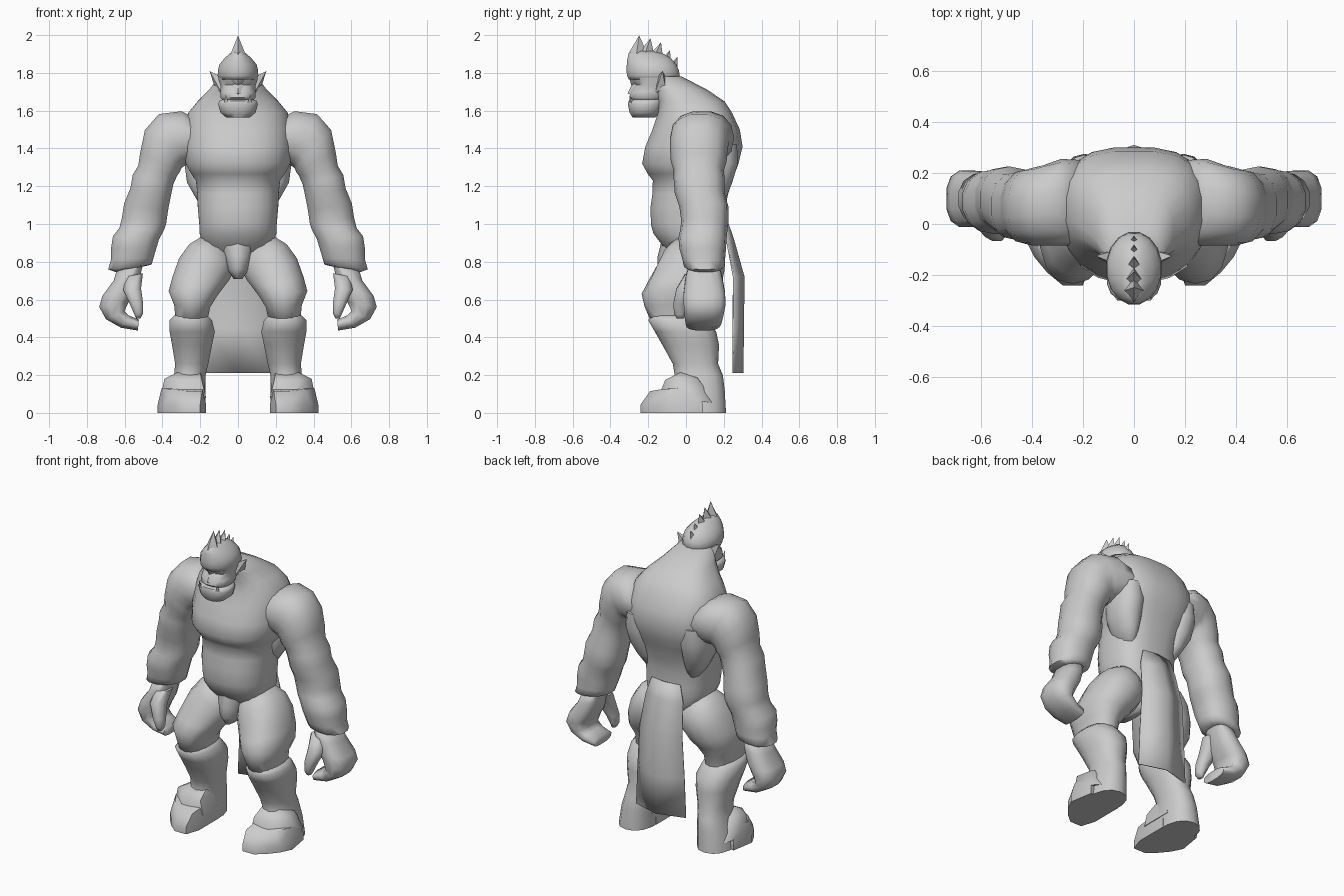
import bpy, bmesh, math

skin = bpy.data.materials.new("plain_grey")
skin.diffuse_color = (0.6, 0.6, 0.6, 1)


def finish(bm, name, mirror=False, angle=45):
    bmesh.ops.recalc_face_normals(bm, faces=bm.faces)
    me = bpy.data.meshes.new(name)
    bm.to_mesh(me)
    bm.free()
    me.materials.append(skin)
    ob = bpy.data.objects.new(name, me)
    bpy.context.collection.objects.link(ob)
    bpy.ops.object.select_all(action='DESELECT')
    bpy.context.view_layer.objects.active = ob
    ob.select_set(True)
    bpy.ops.object.shade_smooth_by_angle(angle=math.radians(angle))
    if mirror:
        ob.modifiers.new("mirror", 'MIRROR')
    return ob


def loft(name, rings, n=14, power=2.3, back_power=None, mirror=False, angle=75):
    """Each ring: inner x, inner z, outer x, outer z, front y, back y."""
    bm = bmesh.new()
    loops = []
    for xi, zi, xo, zo, yf, yb in rings:
        loop = []
        for k in range(n):
            a = 2 * math.pi * (k + 0.5) / n
            c, s = math.cos(a), math.sin(a)
            p = back_power if back_power and s > 0 else power
            c = math.copysign(abs(c) ** (2 / p), c)
            s = math.copysign(abs(s) ** (2 / p), s)
            t = (1 + c) / 2
            y = (yf + yb) / 2 + s * (yb - yf) / 2
            loop.append(bm.verts.new((xi + (xo - xi) * t, y, zi + (zo - zi) * t)))
        loops.append(loop)
    for a, b in zip(loops, loops[1:]):
        for k in range(n):
            j = (k + 1) % n
            bm.faces.new((a[k], a[j], b[j], b[k]))
    bm.faces.new(loops[0])
    bm.faces.new(loops[-1])
    return finish(bm, name, mirror, angle)


def body(name, rings, **kw):
    """Symmetric loft; each ring: half width, z, front y, back y."""
    return loft(name, [(-w, z, w, z, f, b) for w, z, f, b in rings], **kw)


def hull(name, pts, mirror=False, angle=35):
    bm = bmesh.new()
    vs = [bm.verts.new(p) for p in pts]
    bmesh.ops.convex_hull(bm, input=vs)
    bmesh.ops.delete(bm, geom=[v for v in bm.verts if not v.link_faces], context='VERTS')
    return finish(bm, name, mirror, angle)


# Trunk from hips to neck, flatter across the back
body("torso", [
    (.09, .78, -.04, .13), (.16, .85, -.09, .19), (.187, .89, -.13, .20),
    (.205, .95, -.175, .21), (.207, 1.0, -.188, .21), (.215, 1.09, -.19, .21),
    (.217, 1.16, -.18, .225), (.225, 1.23, -.178, .247), (.25, 1.265, -.205, .26),
    (.28, 1.32, -.235, .28), (.29, 1.41, -.218, .302), (.285, 1.50, -.18, .287),
    (.265, 1.59, -.15, .245), (.215, 1.65, -.15, .205), (.155, 1.71, -.17, .115),
    (.10, 1.78, -.2, -.02)], n=20, back_power=2.8)
# Flank muscles under the arms
loft("flank_muscle", [
    (.12, 1.06, .19, 1.08, .06, .17), (.11, 1.14, .232, 1.15, .03, .215),
    (.10, 1.22, .272, 1.22, .02, .245), (.10, 1.32, .285, 1.32, .02, .275),
    (.12, 1.42, .27, 1.42, .04, .27)], mirror=True)
# Groin pouch
body("pouch", [(.11, .91, -.13, .10), (.075, .83, -.15, .12),
               (.06, .76, -.15, .11), (.025, .71, -.12, .06)], n=10)

# Arms
loft("arm", [
    (.18, 1.34, .22, 1.56, -.08, .25), (.27, 1.31, .30, 1.60, -.085, .255),
    (.29, 1.30, .42, 1.585, -.085, .23), (.30, 1.29, .495, 1.50, -.085, .22),
    (.305, 1.275, .52, 1.38, -.08, .215), (.32, 1.255, .53, 1.31, -.065, .20),
    (.34, 1.21, .56, 1.26, -.065, .205), (.355, 1.14, .572, 1.19, -.06, .205),
    (.368, 1.07, .605, 1.11, -.035, .225), (.378, 1.0, .618, 1.03, -.025, .225),
    (.39, .965, .63, .98, -.03, .22), (.415, .92, .665, .935, -.04, .215),
    (.43, .87, .675, .87, -.035, .212), (.445, .82, .675, .81, -.02, .207),
    (.455, .785, .69, .76, -.01, .205), (.50, .775, .65, .745, .02, .18)], mirror=True)
# Hands curl inward at the fingers
loft("hand", [
    (.50, .79, .645, .75, .01, .18), (.515, .73, .66, .70, -.005, .195),
    (.54, .65, .72, .62, -.015, .21), (.575, .59, .737, .56, -.015, .212),
    (.60, .54, .70, .495, -.01, .20), (.575, .515, .62, .45, -.005, .19),
    (.525, .495, .53, .435, .0, .18)], n=12, power=2.6, mirror=True)
loft("thumb", [
    (.50, .74, .60, .72, -.01, .09), (.51, .66, .61, .65, -.055, .05),
    (.50, .58, .575, .575, -.07, .015), (.50, .53, .55, .52, -.065, .0),
    (.515, .50, .54, .50, -.05, -.01)], n=8, mirror=True)

# Legs
loft("thigh", [
    (.02, .82, .17, .95, -.08, .15), (.02, .75, .26, .895, -.13, .20),
    (.045, .70, .315, .82, -.165, .205), (.08, .655, .35, .72, -.205, .19),
    (.11, .615, .37, .645, -.235, .155), (.145, .56, .34, .57, -.22, .115),
    (.165, .47, .33, .47, -.18, .10)], mirror=True)
loft("boot", [
    (.16, .515, .34, .515, -.18, .09), (.135, .49, .365, .49, -.20, .115),
    (.12, .43, .365, .43, -.165, .16), (.135, .36, .352, .36, -.125, .175),
    (.155, .26, .335, .26, -.07, .17), (.17, .20, .34, .20, -.06, .195),
    (.17, .12, .365, .12, -.08, .205), (.17, 0, .385, 0, -.1, .212)], mirror=True)
sole = [(.17, .06), (.17, -.15), (.20, -.24), (.28, -.24), (.34, -.19), (.39, -.13),
        (.425, -.06), (.40, .09)]
hull("toe_cap", [(x, y, z) for x, y in sole for z in (0, .045)]
     + [(.19, -.19, .115), (.27, -.19, .115), (.35, -.13, .125), (.405, -.05, .13),
        (.36, .05, .14), (.18, .05, .14)], mirror=True, angle=60)
hull("instep", [(.17, -.11, .08), (.17, .10, .08), (.41, -.05, .08), (.39, .09, .06),
                (.35, .16, .05), (.30, -.14, .10), (.19, -.11, .165), (.32, -.11, .175),
                (.39, -.05, .18), (.36, .06, .185), (.20, -.03, .215), (.32, -.03, .215),
                (.18, .06, .2)], mirror=True, angle=60)

# Head with heavy jaw
body("head", [
    (.065, 1.565, -.285, -.16), (.095, 1.59, -.30, -.13), (.107, 1.635, -.31, -.12),
    (.10, 1.652, -.305, -.12), (.085, 1.658, -.285, -.12), (.095, 1.67, -.30, -.10),
    (.095, 1.70, -.295, -.08), (.095, 1.735, -.265, -.07), (.105, 1.765, -.285, -.06),
    (.105, 1.79, -.29, -.06)], n=16, angle=55)
hull("nose", [(-.045, -.275, 1.685), (.045, -.275, 1.685), (0, -.31, 1.69),
              (-.018, -.26, 1.76), (.018, -.26, 1.76), (0, -.285, 1.74)], angle=70)
hull("brow", [(.0, -.29, 1.735), (.0, -.30, 1.775), (.09, -.23, 1.77),
              (.09, -.235, 1.785), (.05, -.285, 1.79), (.05, -.22, 1.76)],
     mirror=True, angle=70)
hull("tusk", [(.05, -.30, 1.64), (.072, -.29, 1.64), (.06, -.275, 1.64),
              (.066, -.30, 1.685)], mirror=True)
hull("ear", [(.085, -.165, 1.69), (.085, -.11, 1.70), (.09, -.15, 1.78),
             (.125, -.11, 1.73), (.15, -.125, 1.81), (.10, -.11, 1.78)], mirror=True)
# Headband and scalp, swept down at the back
body("scalp", [
    (.10, 1.765, -.305, -.04), (.11, 1.785, -.315, -.03), (.108, 1.815, -.318, -.035),
    (.10, 1.845, -.316, -.05), (.075, 1.875, -.313, -.075), (.048, 1.90, -.305, -.115),
    (.022, 1.915, -.285, -.17)], n=16, power=2)
# Crest of hair spikes, leaning back
for i, (base, tip, top) in enumerate([(-.262, -.248, 1.998), (-.225, -.188, 1.983),
                                      (-.18, -.132, 1.962), (-.135, -.085, 1.92),
                                      (-.105, -.045, 1.885)]):
    low = top - .10
    hull("hair_spike_%d" % (i + 1),
         [(-.04, base, low), (.04, base, low), (0, base - .045, low),
          (0, base + .06, low), (0, base + .03, top - .05), (0, tip, top)], angle=20)

# Hanging back cloth, bowed outwards along its middle
bm = bmesh.new()
rows = [(.10, 1.02, .20, .215), (.13, .92, .215, .25), (.15, .72, .252, .306),
        (.165, .45, .25, .303), (.175, .21, .25, .30)]
grid = [[bm.verts.new((w * t, edge + (mid - edge) * (1 - abs(t)), z))
         for t in (-1, 0, 1)] for w, z, edge, mid in rows]
for a, b in zip(grid, grid[1:]):
    for k in range(2):
        bm.faces.new((a[k], a[k + 1], b[k + 1], b[k]))
cloth = finish(bm, "back_cloth", angle=70)
mod = cloth.modifiers.new("thickness", 'SOLIDIFY')
mod.thickness = .008
mod.offset = 0
